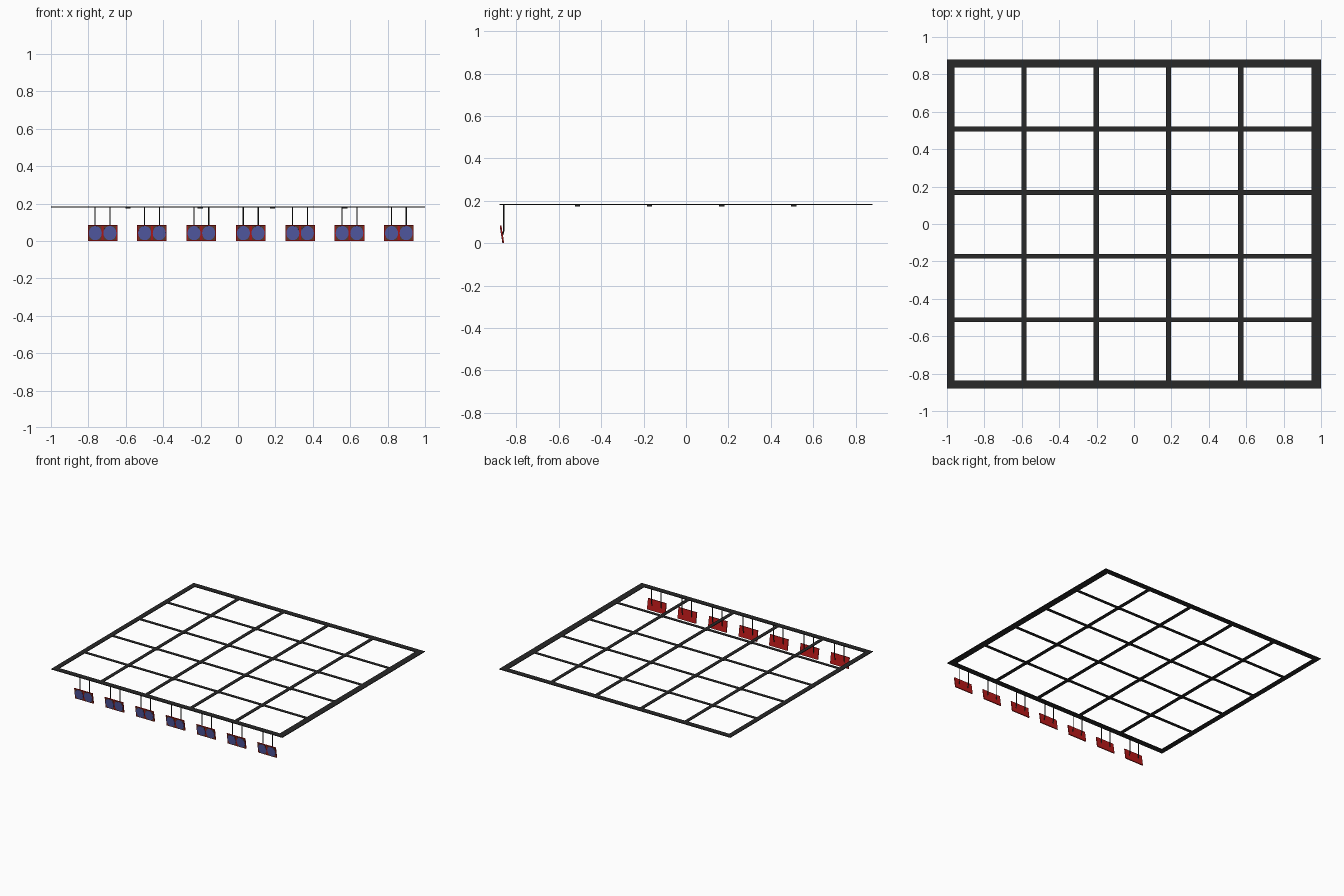
import bpy, bmesh, math
from mathutils import Matrix, Vector

if "Cube" in bpy.data.objects:
    bpy.data.objects.remove(bpy.data.objects["Cube"])


def material(name, rgb):
    m = bpy.data.materials.new(name)
    m.diffuse_color = (*rgb, 1)
    m.use_nodes = True
    m.node_tree.nodes["Principled BSDF"].inputs["Base Color"].default_value = m.diffuse_color
    return m


CHARCOAL = material("charcoal", (0.021, 0.021, 0.021))
RED = material("signal red", (0.48, 0.01, 0.01))
BLUE = material("lens blue", (0.09, 0.11, 0.4))
BROWN = material("backing brown", (0.13, 0.05, 0.025))


def finish(name, bm, mat):
    me = bpy.data.meshes.new(name)
    bm.to_mesh(me)
    bm.free()
    me.materials.append(mat)
    ob = bpy.data.objects.new(name, me)
    bpy.context.collection.objects.link(ob)
    return ob


def add_box(bm, centre, size, turn=Matrix()):
    bmesh.ops.create_cube(bm, size=1, matrix=Matrix.Translation(centre) @ turn @ Matrix.Diagonal((*size, 1)))


def add_rod(bm, a, b, r, sides=8):
    a, b = Vector(a), Vector(b)
    d = b - a
    mat = Matrix.Translation((a + b) / 2) @ d.to_track_quat('Z', 'Y').to_matrix().to_4x4()
    bmesh.ops.create_cone(bm, cap_ends=True, segments=sides, radius1=r, radius2=r, depth=d.length, matrix=mat)


TOP, THICK = 0.184, 0.005
XB = [-0.588, -0.202, 0.185, 0.571]
YB = [-0.512, -0.172, 0.168, 0.508]

# Outer rim: four flat bars, the right one a little wider
bm = bmesh.new()
zc = TOP - THICK / 2
add_box(bm, (-0.98, 0, zc), (0.04, 1.76, THICK))
add_box(bm, (0.974, 0, zc), (0.052, 1.76, THICK))
for s in (-1, 1):
    add_box(bm, (-0.006, s * 0.858, zc), (1.908, 0.044, THICK))
finish("outer_rim", bm, CHARCOAL)

# Inner lattice bars
bm = bmesh.new()
for x in XB:
    add_box(bm, (x, 0, zc), (0.028, 1.68, 0.0045))
for y in YB:
    add_box(bm, (-0.005, y, zc), (1.91, 0.025, 0.004))
finish("lattice_bars", bm, CHARCOAL)

# Small joint plates under each crossing
bm = bmesh.new()
for x in XB:
    for y in YB:
        add_box(bm, (x, y, 0.1765), (0.028, 0.025, 0.006))
finish("joint_plates", bm, CHARCOAL)

# Seven tilted lamp panels hanging along the front edge
tilt = Matrix.Rotation(math.radians(9), 4, 'X')
panels, backings, lenses, rods = (bmesh.new() for _ in range(4))
for i in range(7):
    cx = -0.724 + i * 0.264
    place = Matrix.Translation((cx, -0.868, 0.0425)) @ tilt
    add_box(panels, place.translation, (0.158, 0.007, 0.084), tilt)
    for s in (-1, 1):
        px = s * 0.039
        add_box(backings, place @ Vector((px, -0.002, 0)), (0.066, 0.0042, 0.076), tilt)
        # lens disc, slightly taller than wide
        disc = bmesh.ops.create_cone(
            lenses, cap_ends=True, segments=20, radius1=0.035, radius2=0.035, depth=0.005,
            matrix=place @ Matrix.Translation((px, -0.0025, 0)) @ Matrix.Diagonal((1, 1, 1.1, 1))
            @ Matrix.Rotation(math.pi / 2, 4, 'X'))
        # hanger with a bent lower end
        hx = cx + s * 0.04
        add_rod(rods, (hx, -0.86, 0.182), (hx, -0.86, 0.057), 0.0032)
        add_rod(rods, (hx, -0.86, 0.059), (hx, -0.866, 0.036), 0.0032)
finish("lamp_panels", panels, RED)
finish("lamp_backings", backings, BROWN)
finish("lamp_lenses", lenses, BLUE)
finish("hanger_rods", rods, CHARCOAL)
